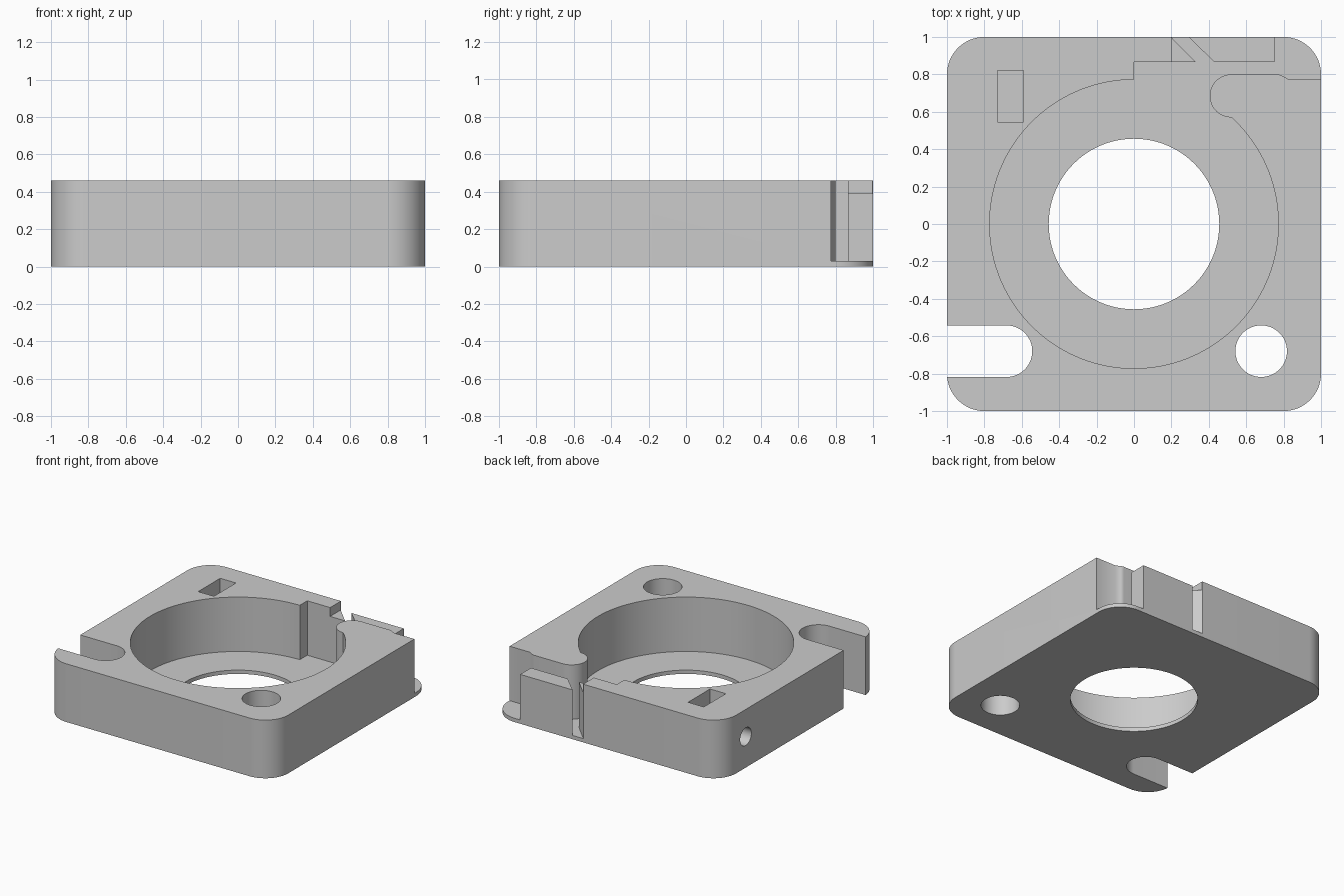
import bpy
import bmesh
from math import cos, sin, radians

cube = bpy.data.objects.get("Cube")
if cube:
    bpy.data.objects.remove(cube, do_unlink=True)

HEIGHT, FLOOR, LOW_TOP = 0.46, 0.03, 0.39
ABOVE = HEIGHT + 0.2

grey = bpy.data.materials.new("plain grey")
grey.use_nodes = True
grey.diffuse_color = (0.6, 0.6, 0.6, 1)
bsdf = next(n for n in grey.node_tree.nodes if n.type == "BSDF_PRINCIPLED")
bsdf.inputs["Base Color"].default_value = grey.diffuse_color


def arc(cx, cy, r, start, end, steps):
    """Points along an arc, angles in degrees."""
    angles = [radians(start + (end - start) * i / steps) for i in range(steps + 1)]
    return [(cx + r * cos(a), cy + r * sin(a)) for a in angles]


def circle(cx, cy, r, steps=64):
    return arc(cx, cy, r, 0, 360, steps)[:-1]


def rect(x0, x1, y0, y1):
    return [(x0, y0), (x1, y0), (x1, y1), (x0, y1)]


def prism(name, outline, z0, z1):
    """Straight extrusion of an outline between two heights."""
    bm = bmesh.new()
    face = bm.faces.new([bm.verts.new((x, y, z0)) for x, y in outline])
    top = bmesh.ops.extrude_face_region(bm, geom=[face])["geom"]
    verts = [v for v in top if isinstance(v, bmesh.types.BMVert)]
    bmesh.ops.translate(bm, verts=verts, vec=(0, 0, z1 - z0))
    bmesh.ops.recalc_face_normals(bm, faces=bm.faces[:])
    mesh = bpy.data.meshes.new(name)
    bm.to_mesh(mesh)
    bm.free()
    obj = bpy.data.objects.new(name, mesh)
    mesh.materials.append(grey)
    bpy.context.collection.objects.link(obj)
    return obj


def cut(body, cutter):
    """Subtract a cutter and throw it away."""
    cutter.hide_render = True
    mod = body.modifiers.new(cutter.name, "BOOLEAN")
    mod.operation, mod.solver, mod.object = "DIFFERENCE", "EXACT", cutter
    bpy.context.view_layer.objects.active = body
    bpy.ops.object.modifier_apply(modifier=mod.name)
    bpy.data.objects.remove(cutter, do_unlink=True)


# Square block with rounded vertical corners
outline = []
for i, (sx, sy) in enumerate([(1, 1), (-1, 1), (-1, -1), (1, -1)]):
    outline += arc(0.8 * sx, 0.8 * sy, 0.2, 90 * i, 90 * i + 90, 16)
body = prism("housing", outline, 0, HEIGHT)

# Round cavity that runs out past a rounded tongue to the open back corner,
# with a slanted slit through the back wall
cavity = arc(0, 0, 0.772, 90, 406.8, 112)
cavity += arc(0.52, 0.685, 0.115, 270, 90, 24)
cavity += arc(0.765, 0.75, 0.05, 90, 55, 5)
cavity += [(0.825, 0.775), (1.1, 0.775), (1.1, 1.1), (0.75, 1.1), (0.75, 0.865),
           (0.43, 0.865), (0.19, 1.1), (0.1, 1.1), (0.33, 0.865), (0, 0.865)]
cut(body, prism("cavity", cavity, FLOOR, ABOVE))

# Lowered top of the thin back wall
cut(body, prism("wall_step", rect(0.2, 0.85, 0.83, 1.1), LOW_TOP, ABOVE))

# Central opening and corner bolt hole
cut(body, prism("central_opening", circle(0, 0, 0.456, 96), -0.1, ABOVE))
cut(body, prism("bolt_hole", circle(0.68, -0.68, 0.138), -0.1, ABOVE))

# Open-ended bolt slot
slot = arc(-0.682, -0.68, 0.138, -90, 90, 32) + [(-1.1, -0.542), (-1.1, -0.818)]
cut(body, prism("bolt_slot", slot, -0.1, ABOVE))

# Nut pocket and the screw hole leading into it from the side
cut(body, prism("nut_pocket", rect(-0.73, -0.592, 0.545, 0.82), 0.107, ABOVE))
screw = prism("screw_hole", circle(0, 0, 0.07, 40), 0, 0.45)
screw.rotation_euler.y = radians(90)
screw.location = (-1.1, 0.682, 0.245)
cut(body, screw)

# Smooth curved walls, crisp edges
bpy.ops.object.select_all(action="DESELECT")
body.select_set(True)
bpy.context.view_layer.objects.active = body
bpy.ops.object.shade_smooth_by_angle(angle=radians(30))
